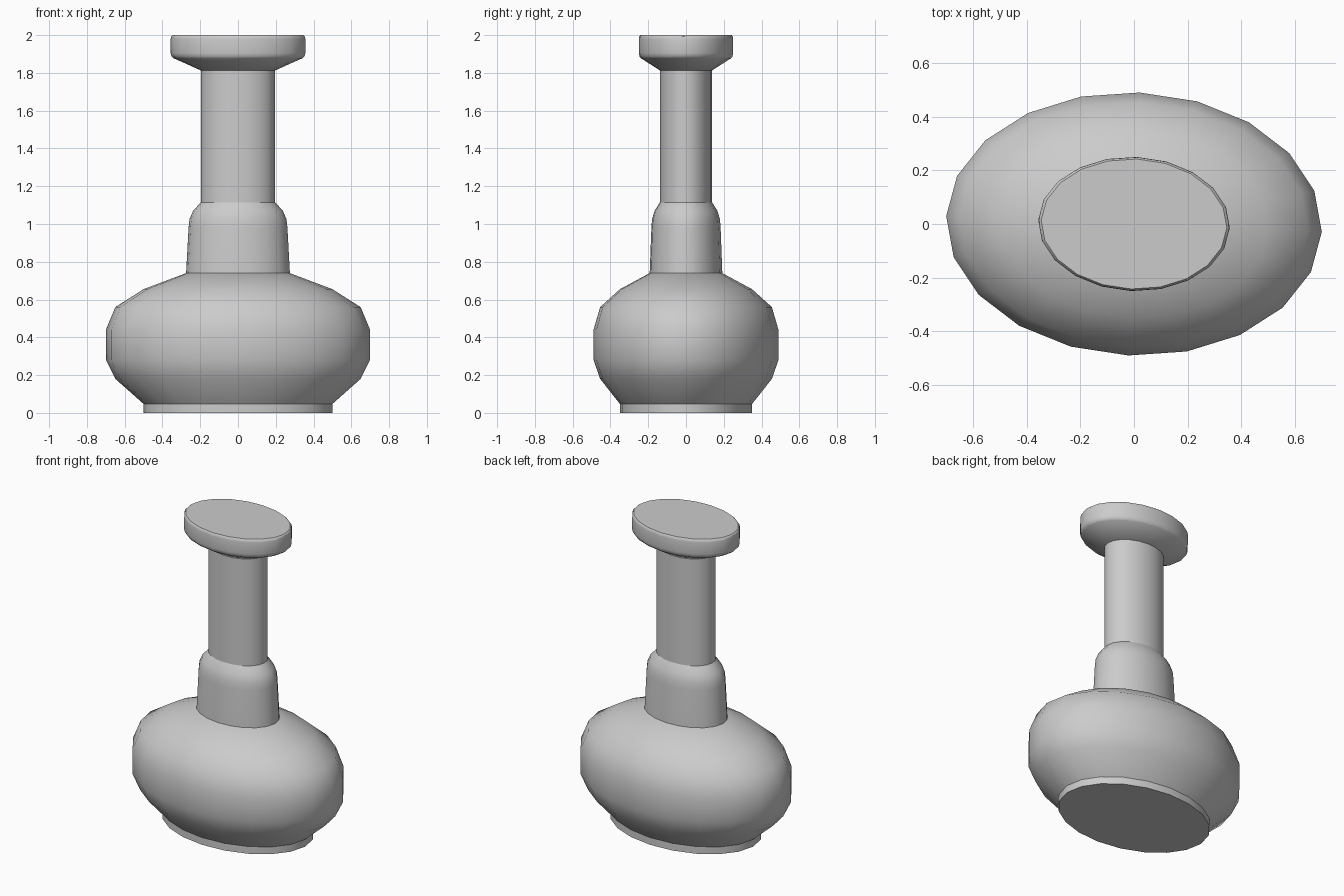
import bpy, bmesh, math
from mathutils import Matrix

if "Cube" in bpy.data.objects:
    bpy.data.objects.remove(bpy.data.objects["Cube"])

SIDES = 20
DEPTH_RATIO = 0.7             # oval cross-section: depth / width
TWIST = math.radians(-2.4)    # the oval is turned very slightly about z


def oval_lathe(name, profile):
    """Closed solid from (half width, height) pairs, listed bottom to top."""
    bm = bmesh.new()
    rings = []
    for r, z in profile:
        rings.append([bm.verts.new((r * math.cos(2 * math.pi * i / SIDES),
                                    r * DEPTH_RATIO * math.sin(2 * math.pi * i / SIDES), z))
                      for i in range(SIDES)])
    for low, high in zip(rings, rings[1:]):
        for i in range(SIDES):
            j = (i + 1) % SIDES
            bm.faces.new((low[i], low[j], high[j], high[i]))
    bm.faces.new(rings[0][::-1])
    bm.faces.new(rings[-1])
    bm.transform(Matrix.Rotation(TWIST, 4, 'Z'))
    mesh = bpy.data.meshes.new(name)
    bm.to_mesh(mesh)
    bm.free()
    obj = bpy.data.objects.new(name, mesh)
    bpy.context.collection.objects.link(obj)
    bpy.ops.object.select_all(action='DESELECT')
    obj.select_set(True)
    bpy.context.view_layer.objects.active = obj
    bpy.ops.object.shade_smooth_by_angle(angle=math.radians(35))
    return obj


# Foot plate
oval_lathe("foot", [(0.50, 0), (0.50, 0.047)])

# Bulbous body
oval_lathe("body", [(0.50, 0.047), (0.65, 0.18), (0.70, 0.28), (0.70, 0.44),
                    (0.65, 0.56), (0.50, 0.655), (0.275, 0.74)])

# Collar with rounded shoulder
oval_lathe("collar", [(0.275, 0.74), (0.262, 0.98), (0.257, 1.025),
                      (0.238, 1.07), (0.197, 1.115)])

# Straight neck
oval_lathe("neck", [(0.197, 1.115), (0.197, 1.813)])

# Flared, solid top rim
oval_lathe("rim", [(0.197, 1.813), (0.34, 1.877), (0.352, 1.887), (0.357, 1.905),
                   (0.357, 1.98), (0.354, 1.993), (0.346, 2.0)])
